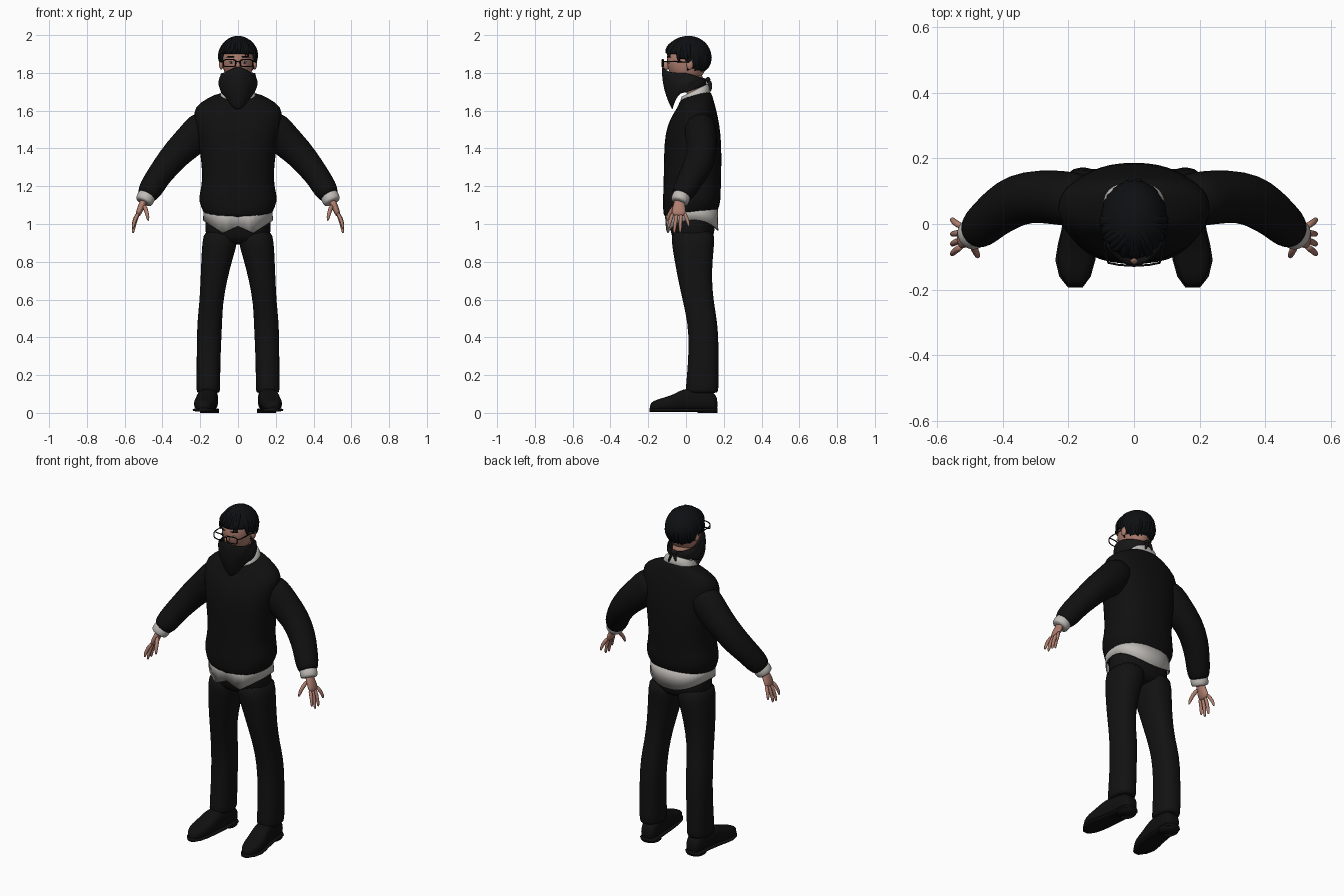
import bpy, bmesh, math, random
from mathutils import Vector

random.seed(4)
cube = bpy.data.objects.get("Cube")
if cube:
    bpy.data.objects.remove(cube)


def material(name, r, g, b):
    m = bpy.data.materials.new(name)
    m.use_nodes = True
    m.diffuse_color = (r, g, b, 1)
    bsdf = next(n for n in m.node_tree.nodes if n.type == 'BSDF_PRINCIPLED')
    bsdf.inputs["Base Color"].default_value = (r, g, b, 1)
    bsdf.inputs["Roughness"].default_value = 0.8
    return m


KNIT = material("black knit", .005, .005, .005)
CLOTH = material("black trouser cloth", .006, .006, .006)
LEATHER = material("black leather", .005, .005, .005)
HAIR = material("black hair", .004, .005, .006)
SCARF = material("charcoal scarf", .008, .008, .008)
SHIRT = material("off white shirt", .52, .50, .47)
SKIN = material("skin", .43, .21, .16)


def finish(name, bm, mat, mirror=False, subdiv=0, thick=0):
    bmesh.ops.recalc_face_normals(bm, faces=bm.faces)
    me = bpy.data.meshes.new(name)
    bm.to_mesh(me)
    bm.free()
    me.materials.append(mat)
    for p in me.polygons:
        p.use_smooth = True
    ob = bpy.data.objects.new(name, me)
    bpy.context.collection.objects.link(ob)
    if mirror:
        ob.modifiers.new("mirror", 'MIRROR').use_mirror_merge = False
    if thick:
        s = ob.modifiers.new("thickness", 'SOLIDIFY')
        s.thickness, s.offset = thick, 0
    if subdiv:
        s = ob.modifiers.new("smooth", 'SUBSURF')
        s.levels = s.render_levels = subdiv
    return ob


def skin_rings(bm, rings, cap=True):
    loops = [[bm.verts.new(p) for p in r] for r in rings]
    n = len(loops[0])
    for a, b in zip(loops, loops[1:]):
        for i in range(n):
            bm.faces.new((a[i], a[(i + 1) % n], b[(i + 1) % n], b[i]))
    if cap:
        bm.faces.new(loops[0])
        bm.faces.new(loops[-1])


def spow(v, p):
    return math.copysign(abs(v) ** p, v)


def level_ring(z, x0, x1, y0, y1, tilt=0, n=20, p=.85):
    """Flat rounded ring between two x and two y limits, tilted along y."""
    pts = []
    for i in range(n):
        a = 2 * math.pi * i / n
        x = (x0 + x1) / 2 + (x1 - x0) / 2 * spow(math.cos(a), p)
        y = (y0 + y1) / 2 + (y1 - y0) / 2 * spow(math.sin(a), p)
        pts.append(Vector((x, y, z + tilt * y)))
    return pts


def tube(bm, path, n=12):
    """Path entries: x, y, z, radius in the bending plane, radius along y."""
    c = [Vector(p[:3]) for p in path]
    rings = []
    for i, p in enumerate(path):
        t = (c[min(i + 1, len(c) - 1)] - c[max(i - 1, 0)]).normalized()
        ref = Vector((0, 1, 0)) if abs(t.y) < .8 else Vector((1, 0, 0))
        u = (ref - t * ref.dot(t)).normalized()
        v = t.cross(u)
        rings.append([c[i] + u * p[-1] * math.cos(k * math.tau / n)
                      + v * p[3] * math.sin(k * math.tau / n) for k in range(n)])
    skin_rings(bm, rings)


def tubes(name, paths, mat, mirror=True, n=12, subdiv=1):
    bm = bmesh.new()
    for p in paths:
        tube(bm, p, n)
    return finish(name, bm, mat, mirror, subdiv)


def ball(name, loc, size, mat, mirror=False):
    bm = bmesh.new()
    bmesh.ops.create_uvsphere(bm, u_segments=24, v_segments=16, radius=1)
    for v in bm.verts:
        v.co = Vector([c * s + o for c, s, o in zip(v.co, size, loc)])
    return finish(name, bm, mat, mirror)


# Sweater body: height, half width, front, back, tilt
bm = bmesh.new()
skin_rings(bm, [level_ring(z, -w, w, f, b, t) for z, w, f, b, t in (
    (1.035, .172, -.11, .16, .12), (1.06, .186, -.122, .172, .1), (1.12, .21, -.125, .185, 0),
    (1.16, .206, -.122, .185, 0), (1.24, .186, -.12, .188, 0), (1.38, .203, -.118, .19, 0),
    (1.48, .22, -.112, .185, 0), (1.56, .235, -.085, .172, 0), (1.615, .235, -.05, .155, .1),
    (1.65, .17, -.035, .14, .2), (1.675, .1, -.025, .13, .3))])
finish("sweater_body", bm, KNIT, subdiv=1)

# Sleeves, shirt cuffs
tubes("sweater_sleeves", [[
    (.14, .07, 1.55, .07, .08), (.19, .075, 1.505, .098, .085), (.24, .082, 1.45, .092, .085),
    (.325, .085, 1.375, .08, .08), (.385, .06, 1.3, .072, .08), (.43, .025, 1.24, .066, .07),
    (.462, -.005, 1.185, .066, .066), (.478, -.02, 1.16, .056, .058),
    (.487, -.026, 1.145, .05, .05)]], KNIT, n=16)
tubes("shirt_cuffs", [[
    (.472, -.015, 1.17, .042, .042), (.484, -.024, 1.148, .05, .05),
    (.497, -.034, 1.12, .05, .05), (.501, -.037, 1.112, .04, .04)]], SHIRT, n=16)

# Hands with four fingers and a thumb
hand = [[(.49, -.03, 1.14, .022, .03), (.508, -.037, 1.1, .021, .034),
         (.524, -.038, 1.065, .018, .043), (.532, -.038, 1.04, .012, .038)],
        [(.498, -.05, 1.1, .013, .015), (.485, -.08, 1.07, .012, .012),
         (.477, -.097, 1.035, .01, .01), (.475, -.101, 1.015, .004, .004)]]
for ky, ty, tz in ((-.069, -.092, .975), (-.048, -.062, .95), (-.027, -.031, .953), (-.008, .014, .985)):
    mid = (ky + ty) / 2
    hand.append([(.525, ky, 1.06, .011, .011), (.545, mid, (1.06 + tz) / 2 + .01, .011, .011),
                 (.555, ty, tz + .015, .009, .009), (.556, ty, tz, .004, .004)])
tubes("hands", hand, SKIN, n=8)

# Shirt tail with curved hem and a split at the front
n = 48
top = level_ring(1.1, -.178, .178, -.112, .165, n=n)
hem = level_ring(1, -.182, .182, -.104, .168, n=n)
for p in hem:
    x = abs(p.x)
    if p.y > .03:
        p.z = .965 + .055 * (x / .18) ** 2
    else:
        p.z = .988 - .45 * x if x < .08 else .952 + .65 * (x - .08)
bm = bmesh.new()
skin_rings(bm, [top, hem], cap=False)
finish("shirt_tail", bm, SHIRT, thick=.006)

# Trousers: hips and two legs
bm = bmesh.new()
skin_rings(bm, [level_ring(z, -w, w, f, b) for z, w, f, b in (
    (.89, .13, -.05, .12), (.93, .177, -.078, .15), (1.0, .175, -.09, .155), (1.1, .17, -.09, .15))])
finish("trouser_hips", bm, CLOTH, subdiv=1)
bm = bmesh.new()
skin_rings(bm, [level_ring(z, a, b, f, k, t) for z, a, b, f, k, t in (
    (.105, .1, .215, .005, .165, 0), (.11, .093, .221, -.005, .173, 0), (.2, .094, .22, .005, .173, 0),
    (.35, .09, .219, .015, .174, 0), (.48, .083, .217, .008, .168, 0), (.58, .08, .205, -.015, .148, 0),
    (.7, .058, .199, -.042, .137, 0), (.82, .027, .195, -.064, .142, 0),
    (.9, .002, .19, -.077, .152, 0), (.98, -.005, .18, -.08, .152, 0))])
finish("trouser_legs", bm, CLOTH, mirror=True, subdiv=1)

# Shoes: rings along the foot, plus sole and heel
shoe = ((.168, .15, .03, .07), (.15, .15, .048, .115), (.06, .155, .05, .135), (-.02, .165, .054, .128),
        (-.06, .172, .057, .1), (-.11, .179, .058, .083), (-.16, .18, .045, .07), (-.193, .179, .02, .05))


def shoe_rings(low, high=None, grow=0):
    rings = []
    for y, cx, w, h in shoe:
        flat = level_ring(0, cx - w - grow, cx + w + grow, low, high or h, n=16, p=.7)
        rings.append([Vector((p.x, y, p.y)) for p in flat])
    return rings


bm = bmesh.new()
skin_rings(bm, shoe_rings(.012))
finish("shoes", bm, LEATHER, mirror=True, subdiv=1)
bm = bmesh.new()
skin_rings(bm, shoe_rings(.006, .026, .003))
skin_rings(bm, [level_ring(z, .1, .2, .06, .168) for z in (0, .02)])
finish("shoe_soles", bm, LEATHER, mirror=True)

# Shirt collar, neck and head
bm = bmesh.new()
skin_rings(bm, [level_ring(z, -w, w, f, b, .5) for z, w, f, b in (
    (1.63, .098, -.03, .128), (1.662, .092, -.028, .124), (1.687, .075, -.02, .112))], cap=False)
finish("shirt_collar", bm, SHIRT, subdiv=1, thick=.008)
tubes("neck", [[(0, .055, 1.62, .055, .05), (0, .05, 1.72, .052, .048), (0, .035, 1.82, .055, .055)]],
      SKIN, mirror=False)
ball("head", (0, .005, 1.865), (.083, .106, .12), SKIN)
ball("ears", (.089, .02, 1.845), (.011, .018, .028), SKIN, mirror=True)
ball("nose", (0, -.105, 1.838), (.013, .018, .022), SKIN)
ball("eyes", (.036, -.091, 1.856), (.013, .005, .006), SHIRT, mirror=True)
ball("irises", (.036, -.095, 1.856), (.005, .003, .005), HAIR, mirror=True)
tubes("eyebrows", [[(.016, -.1, 1.884, .003, .003), (.04, -.095, 1.888, .005, .004),
                    (.062, -.078, 1.882, .002, .002)]], HAIR)

# Face scarf: hangs to a point in front, narrow band behind
rings = []
for k in range(7):
    t = k / 6
    ring = []
    for i in range(40):
        a = math.tau * i / 40
        f = math.cos(a)
        hi = 1.80 + (.033 * f ** 4 if f > 0 else .03 * f)
        lo = 1.695 - .09 * f ** 3 if f > 0 else 1.695 - .04 * f
        front = .126 - .055 * t ** 2.2
        bulge = .088 + .012 * math.sin(t * math.pi)
        fold = .003 * math.sin(6 * a + 9 * t)
        y = -front * f if f > 0 else -.105 * f
        ring.append(Vector(((bulge + fold) * math.sin(a), y, hi + (lo - hi) * t)))
    rings.append(ring)
bm = bmesh.new()
skin_rings(bm, rings, cap=False)
finish("face_scarf", bm, SCARF, subdiv=1, thick=.006)
tubes("scarf_knot", [
    [(-.02, .11, 1.765, .01, .01), (0, .12, 1.765, .018, .016), (.02, .11, 1.765, .01, .01)],
    [(.0, .115, 1.765, .008, .01), (.016, .13, 1.74, .008, .016), (.026, .128, 1.7, .003, .006)],
    [(.0, .115, 1.765, .008, .01), (-.014, .128, 1.745, .008, .014), (-.022, .125, 1.715, .003, .005)]],
    SCARF, mirror=False, n=8)

# Hair: scalp shell cut along the hairline, with overlapping locks
CEN, RAD = Vector((0, .013, 1.888)), Vector((.097, .116, .104))


def on_head(theta, a, k):
    d = Vector((math.sin(theta) * math.sin(a), -math.sin(theta) * math.cos(a), math.cos(theta)))
    return CEN + Vector([d[i] * RAD[i] * k for i in range(3)])


def hairline(y):
    return 1.905 if y < -.04 else 1.87 if y < .04 else 1.775


bm = bmesh.new()
bmesh.ops.create_uvsphere(bm, u_segments=32, v_segments=24, radius=1)
for v in bm.verts:
    v.co = CEN + Vector([v.co[i] * RAD[i] for i in range(3)])
low = [f for f in bm.faces if f.calc_center_median().z < hairline(f.calc_center_median().y)]
bmesh.ops.delete(bm, geom=low, context='FACES')
finish("hair_cap", bm, HAIR, thick=.008)
locks = []
for i in range(34):
    a = math.tau * i / 34 + random.uniform(-.08, .08)
    f = math.cos(a)
    end = 1.5 if f > .55 else 1.75 if f > -.1 else 2.35
    end += random.uniform(-.1, .18)
    swing = random.uniform(-.25, .25)
    lock = []
    for t, w, lift in ((.12, .012, .98), (.4, .02, 1.0), (.7, .021, 1.02), (.9, .013, 1.04), (1, .002, 1.05)):
        lock.append((*on_head(end * t, a + swing * t * t, lift), w * .6, w * .75))
    locks.append(lock)
tubes("hair_locks", locks, HAIR, mirror=False, n=8)


# Glasses: wire frames, bridge and temples
def wire(name, pts, closed=False, mirror=True):
    cu = bpy.data.curves.new(name, 'CURVE')
    cu.dimensions, cu.bevel_depth, cu.bevel_resolution = '3D', .003, 2
    sp = cu.splines.new('POLY')
    sp.points.add(len(pts) - 1)
    for q, p in zip(sp.points, pts):
        q.co = (*p, 1)
    sp.use_cyclic_u = closed
    cu.materials.append(LEATHER)
    ob = bpy.data.objects.new(name, cu)
    bpy.context.collection.objects.link(ob)
    if mirror:
        ob.modifiers.new("mirror", 'MIRROR')


wire("glasses_frames", [(p.x, -.126 + .2 * max(p.x - .04, 0), p.y + 1.852)
                        for p in level_ring(0, .012, .078, -.019, .019, n=24, p=.5)], closed=True)
wire("glasses_bridge", [(-.013, -.126, 1.858), (0, -.128, 1.861), (.013, -.126, 1.858)], mirror=False)
wire("glasses_temples", [(.078, -.118, 1.86), (.088, -.09, 1.86), (.092, .02, 1.858), (.092, .035, 1.84)])
